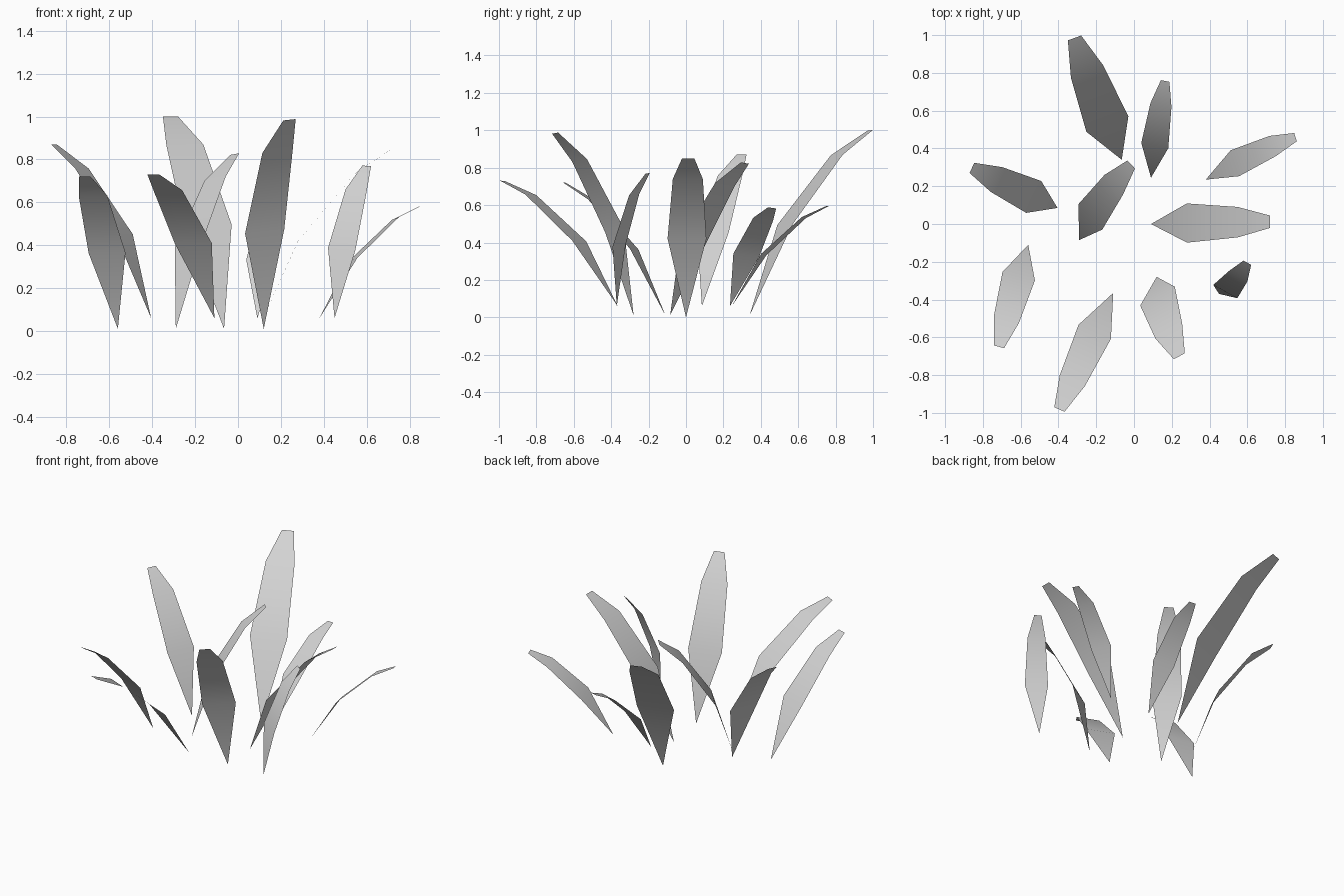
import bpy
from mathutils import Vector

cube = bpy.data.objects.get("Cube")
if cube:
    bpy.data.objects.remove(cube, do_unlink=True)

# One plain grey for every blade
grey = bpy.data.materials.new("leaf_grey")
grey.use_nodes = True
colour = (0.65, 0.65, 0.65, 1)
grey.diffuse_color = colour
grey.node_tree.nodes["Principled BSDF"].inputs["Base Color"].default_value = colour

# Shared blade profile: distance along chord, upward bulge, half width (of blade length)
PROFILE = [(0.426, 0.092, 0.098), (0.82, 0.067, 0.076), (1, 0, 0.031)]


def grass_blade(name, base, tip, side):
    """Pointed root, three cross-rows, curved away from its upper face."""
    base, chord = Vector(base), Vector(tip) - Vector(base)
    length, axis = chord.length, chord.normalized()
    side = Vector(side)
    side = (side - axis * side.dot(axis)).normalized()
    up = axis.cross(side)

    verts = [base]
    for along, bulge, half in PROFILE:
        centre = base + (axis * along + up * bulge) * length
        verts += [centre - side * half * length, centre + side * half * length]
    faces = [(0, 1, 2)]
    for row in range(1, len(PROFILE)):
        right = 2 * row - 1
        faces.append((right, right + 2, right + 3, right + 1))

    mesh = bpy.data.meshes.new(name)
    mesh.from_pydata(verts, [], faces)
    mesh.materials.append(grey)
    for face in mesh.polygons:
        face.use_smooth = True
    mesh.update()
    blade = bpy.data.objects.new(name, mesh)
    bpy.context.collection.objects.link(blade)


# Root, tip and left-hand direction of each blade
grass_blade("blade_front_left_tall", (.12, -.28, .01), (.24, -.70, .985), (.19, .10, .03))
grass_blade("blade_front_right_low", (-.11, -.365, .06), (-.395, -.982, .73), (.17, -.07, 0))
grass_blade("blade_right_front", (-.56, -.11, .01), (-.715, -.65, .72), (.17, -.05, .01))
grass_blade("blade_right_back", (-.405, .085, .06), (-.858, .297, .87), (-.07, -.175, -.02))
grass_blade("blade_centre", (-.29, -.085, .01), (-.015, .315, .825), (-.115, .14, 0))
grass_blade("blade_back_tall", (-.065, .34, .01), (-.315, .985, 1), (-.225, -.08, 0))
grass_blade("blade_back_short", (.09, .245, .06), (.165, .757, .595), (-.14, .035, 0))
grass_blade("blade_left_back", (.38, .235, .06), (.855, .46, .585), (-.055, .135, -.03))
grass_blade("blade_left_wide", (.09, 0, 0), (.72, .012, .85), (0, 1, 0))
grass_blade("blade_left_front_upright", (.45, -.37, .06), (.60, -.205, .77), (-.13, .075, .02))
